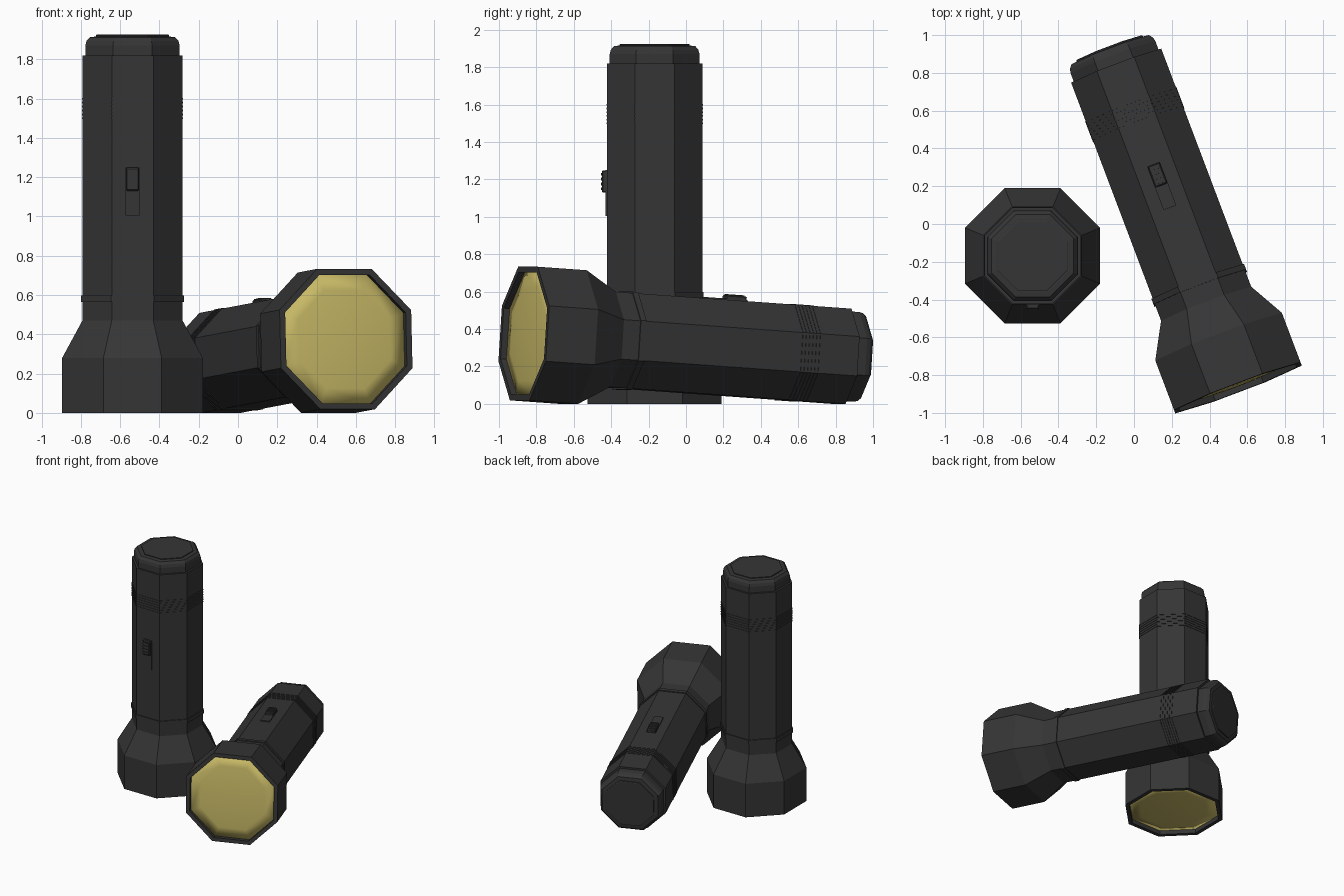
import bpy, bmesh, math
from mathutils import Matrix, Vector

if "Cube" in bpy.data.objects:
    bpy.data.objects.remove(bpy.data.objects["Cube"])


def material(name, rgb):
    m = bpy.data.materials.new(name)
    m.diffuse_color = (*rgb, 1)
    m.use_nodes = True
    m.node_tree.nodes["Principled BSDF"].inputs["Base Color"].default_value = m.diffuse_color
    return m


BLACK = material("dark grey plastic", (0.036, 0.036, 0.036))
YELLOW = material("yellow lens", (0.58, 0.49, 0.135))


def finish(bm, name, mat, frame):
    bmesh.ops.recalc_face_normals(bm, faces=bm.faces)
    me = bpy.data.meshes.new(name)
    bm.to_mesh(me)
    bm.free()
    me.materials.append(mat)
    ob = bpy.data.objects.new(name, me)
    ob.matrix_world = frame
    bpy.context.collection.objects.link(ob)
    return ob


def lathe(name, profile, mat, frame, closed=False):
    """Eight-sided part from (flat radius, height) points; ends are capped or joined."""
    bm = bmesh.new()
    rings = []
    for r, z in profile:
        R = r / math.cos(math.pi / 8)
        rings.append([bm.verts.new((R * math.cos((i + .5) * math.pi / 4),
                                    R * math.sin((i + .5) * math.pi / 4), z)) for i in range(8)])
    pairs = list(zip(rings, rings[1:])) + ([(rings[-1], rings[0])] if closed else [])
    for a, b in pairs:
        for i in range(8):
            j = (i + 1) % 8
            bm.faces.new((a[i], a[j], b[j], b[i]))
    if not closed:
        bm.faces.new(rings[0])
        bm.faces.new(rings[-1])
    return finish(bm, name, mat, frame)


def block(name, x, y, z, bevel, mat, frame):
    """Box given by (min, max) on each axis, with optional bevel."""
    bm = bmesh.new()
    bmesh.ops.create_cube(bm, size=1)
    for v in bm.verts:
        v.co = Vector([(a + b) / 2 + c * (b - a) for c, (a, b) in zip(v.co, (x, y, z))])
    if bevel:
        bmesh.ops.bevel(bm, geom=bm.edges[:], offset=bevel, segments=1, affect='EDGES')
    return finish(bm, name, mat, frame)


def flashlight(tag, frame):
    # body: recessed lens seat, flared head and straight tube
    lathe(tag + "_head_and_tube", [(.328, .05), (.328, 0), (.358, 0), (.358, .28), (.255, .47),
                                   (.255, 1.82)], BLACK, frame)
    # slightly domed lens
    lens = lathe(tag + "_lens", [(.328, .045), (.328, .034), (.25, .024), (.16, .017), (.07, .013)],
                 YELLOW, frame)
    for p in lens.data.polygons:
        p.use_smooth = True
    # tail cap with raised end disc
    lathe(tag + "_tail_cap", [(.24, 1.80), (.24, 1.87), (.234, 1.893), (.218, 1.912),
                              (.194, 1.915)], BLACK, frame)
    lathe(tag + "_end_disc", [(.187, 1.905), (.187, 1.922), (.182, 1.925)], BLACK, frame)
    # collar and grip rings
    lathe(tag + "_collar", [(.25, .565), (.262, .565), (.262, .597), (.25, .597)],
          BLACK, frame, True)
    for i in range(6):
        z = 1.495 + i * .02
        lathe(f"{tag}_grip_ring_{i + 1}", [(.25, z), (.258, z), (.258, z + .009), (.25, z + .009)],
              BLACK, frame, True)
    # sliding switch with ridges
    block(tag + "_switch_plate", (-.036, .036), (-.263, -.25), (1.005, 1.25), 0, BLACK, frame)
    block(tag + "_switch_slider", (-.034, .034), (-.282, -.25), (1.13, 1.248), .006, BLACK, frame)
    for i in range(4):
        z = 1.142 + i * .026
        block(f"{tag}_switch_ridge_{i + 1}", (-.028, .028), (-.287, -.27), (z, z + .015), 0,
              BLACK, frame)


# standing flashlight, lens down
flashlight("standing", Matrix.Translation((-.537, -.168, 0)))

# lying flashlight, resting on head edge and tail edge, switch up
yaw, tilt = math.radians(20.7), math.atan2(.358 - .255, 1.82 - .28)
axis = Vector((-math.sin(yaw) * math.cos(tilt), math.cos(yaw) * math.cos(tilt), -math.sin(tilt)))
up = Vector((-math.sin(yaw) * math.sin(tilt), math.cos(yaw) * math.sin(tilt), math.cos(tilt)))
rot = Matrix(((-up).cross(axis), -up, axis)).transposed().to_4x4()
height = .28 * math.sin(tilt) + .358 * math.cos(tilt)
flashlight("lying", Matrix.Translation((.55, -.867, height)) @ rot)
